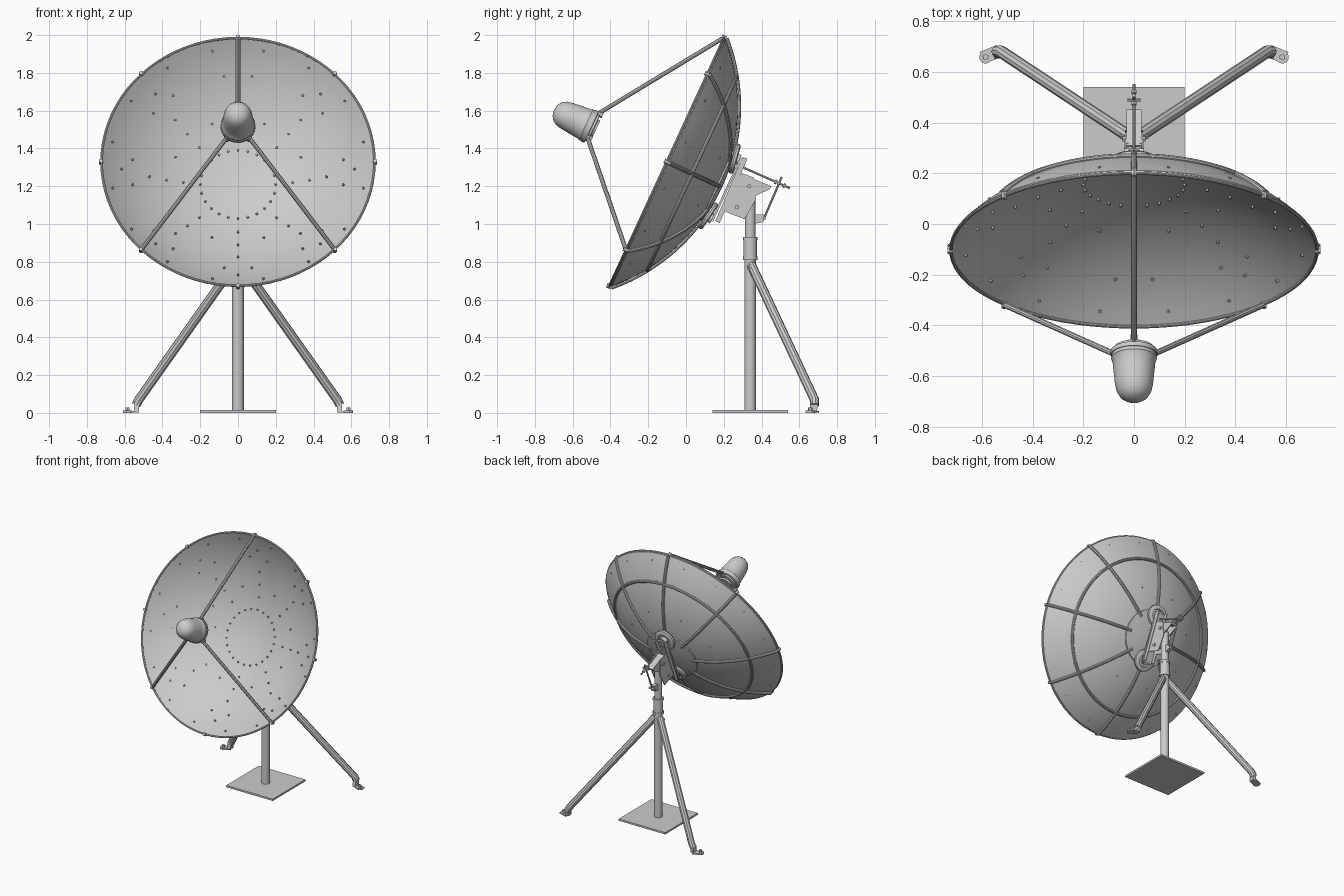
import bpy, bmesh
from math import sin, cos, pi, radians, sqrt
from mathutils import Matrix, Vector

if "Cube" in bpy.data.objects:
    bpy.data.objects.remove(bpy.data.objects["Cube"])

# Dish frame: local x = world x, local y = up the dish face, local z = out of the mouth
DISH = Matrix.Translation((0, -0.105, 1.33)) @ Matrix.Rotation(radians(65.2), 4, 'X')
ID = Matrix.Identity(4)
R, RS, C = 0.722, 1.007, 0.697


def surf(r, off=0.0):
    return C - sqrt((RS + off) ** 2 - r * r)


def polar(r, a, z):
    return Vector((r * cos(a), r * sin(a), z))


def finish(name, bm, mat=ID):
    bmesh.ops.recalc_face_normals(bm, faces=bm.faces[:])
    me = bpy.data.meshes.new(name)
    bm.to_mesh(me)
    bm.free()
    ob = bpy.data.objects.new(name, me)
    ob.matrix_world = mat
    bpy.context.collection.objects.link(ob)
    return ob


def lathe(name, prof, mat=ID, steps=48):
    bm = bmesh.new()
    vs = [bm.verts.new((r, 0, z)) for r, z in prof]
    es = [bm.edges.new(p) for p in zip(vs, vs[1:])]
    bmesh.ops.spin(bm, geom=vs + es, axis=(0, 0, 1), cent=(0, 0, 0), angle=2 * pi, steps=steps)
    bmesh.ops.remove_doubles(bm, verts=bm.verts[:], dist=1e-5)
    return finish(name, bm, mat)


def tube(name, pts, rad, mat=ID, cyclic=False):
    cu = bpy.data.curves.new(name, 'CURVE')
    cu.dimensions = '3D'
    cu.bevel_depth, cu.bevel_resolution, cu.use_fill_caps = rad, 3, True
    sp = cu.splines.new('POLY')
    sp.points.add(len(pts) - 1)
    for p, q in zip(sp.points, pts):
        p.co = (*q, 1)
    sp.use_cyclic_u = cyclic
    ob = bpy.data.objects.new(name, cu)
    ob.matrix_world = mat
    bpy.context.collection.objects.link(ob)
    return ob


def prism(name, pts, x0, x1):
    bm = bmesh.new()
    f = bm.faces.new([bm.verts.new((x0, y, z)) for y, z in pts])
    ext = bmesh.ops.extrude_face_region(bm, geom=[f])['geom']
    bmesh.ops.translate(bm, vec=(x1 - x0, 0, 0), verts=[v for v in ext if isinstance(v, bmesh.types.BMVert)])
    return finish(name, bm)


def box(name, c, s, mat=ID):
    bm = bmesh.new()
    bmesh.ops.create_cube(bm, size=1, matrix=Matrix.Translation(c) @ Matrix.Diagonal((*s, 1)))
    return finish(name, bm, mat)


def bolts(name, places, rad, h, mat=ID):
    bm = bmesh.new()
    for p, axis in places:
        m = Matrix.Translation(p) @ Vector(axis).to_track_quat('Z', 'Y').to_matrix().to_4x4()
        bmesh.ops.create_cone(bm, cap_ends=True, segments=6, radius1=rad, radius2=rad, depth=h, matrix=m)
    return finish(name, bm, mat)


# Spherical reflector shell with a thin wall and rolled rim
rs = [R * i / 20 for i in range(21)]
lathe("dish", [(r, surf(r)) for r in rs] + [(r, surf(r, 0.007)) for r in reversed(rs)], DISH, 80)
tube("dish_rim", [polar(R, 2 * pi * i / 80, -0.003) for i in range(80)], 0.007, DISH, True)

# Back framework: eight ribs, a ring and a hub plate
ribs = [i * pi / 4 for i in range(8)]
for a in ribs:
    tube("back_rib", [polar(r, a, surf(r, 0.012)) for r in [0.17 + 0.558 * i / 14 for i in range(15)]], 0.011, DISH)
tube("back_ring", [polar(0.565, 2 * pi * i / 80, surf(0.565, 0.012)) for i in range(80)], 0.01, DISH, True)
hr = [0, 0.07, 0.14, 0.205]
lathe("hub_plate", [(r, surf(r, 0.005)) for r in hr] + [(r, surf(r, 0.016)) for r in reversed(hr)], DISH)

# Bolts through the shell and clips on the rim
spots = [(0.2, 2 * pi * i / 24) for i in range(24)]
spots += [(r, a) for a in ribs for r in (0.29, 0.38, 0.47, 0.62)]
spots += [(r, a + s) for a in ribs for r, s in ((0.565, 0.13), (0.565, -0.13), (0.36, 0.39), (0.68, 0.2), (0.68, -0.2))]
ctr = Vector((0, 0, C))
bolts("dish_bolts", [(polar(r, a, surf(r)), ctr - polar(r, a, surf(r))) for r, a in spots], 0.006, 0.022, DISH)
bolts("rim_clips", [(polar(0.725, a, -0.002), (0, 0, 1)) for a in ribs], 0.012, 0.026, DISH)

# Feed housing: stepped flange and rounded cap on the dish axis
lathe("feed_cap", [(0, 0.452), (0.088, 0.452), (0.09, 0.468), (0.085, 0.476), (0.081, 0.52), (0.075, 0.58),
                   (0.068, 0.61), (0.054, 0.633), (0.032, 0.648), (0, 0.654)], DISH)
lathe("feed_flange", [(0, 0.408), (0.05, 0.408), (0.052, 0.42), (0.078, 0.422), (0.078, 0.434),
                      (0.092, 0.436), (0.092, 0.454), (0, 0.454)], DISH)

# Three feed struts with clamps on the flange
for d in (90, 225, 315):
    a = radians(d)
    tube("feed_strut", [polar(0.716, a, 0.004), polar(0.1, a, 0.42), polar(0.075, a, 0.428)], 0.012, DISH)
    bolts("strut_clamp", [(polar(0.082, a, 0.422), (0, 0, 1))], 0.017, 0.03, DISH)

# Two round mounting pads on the back of the hub
for y in (0.165, -0.165):
    n = Vector((0, y, surf(y))) - ctr
    m = DISH @ Matrix.Translation((0, y, surf(y, 0.014))) @ n.to_track_quat('Z', 'Y').to_matrix().to_4x4()
    lathe("mount_pad", [(0, 0), (0.078, 0), (0.082, 0.008), (0.08, 0.02), (0.07, 0.026),
                        (0.05, 0.026), (0.046, 0.014), (0, 0.014)], m, 32)
    lathe("pad_boss", [(0, 0.01), (0.028, 0.01), (0.028, 0.042), (0, 0.042)], m, 16)

# Tilt bracket: channel spine, cheek plates and post head
box("bracket_spine", (0, 0, -0.352), (0.08, 0.37, 0.012), DISH)
for s in (-1, 1):
    prism("spine_flange", [(0.30, 1.355), (0.325, 1.345), (0.178, 1.005), (0.155, 1.015)], s * 0.034, s * 0.04)
    prism("cheek_plate", [(0.295, 1.27), (0.36, 1.245), (0.37, 1.13), (0.31, 1.025), (0.182, 1.075)],
          s * 0.03, s * 0.036)
    prism("head_plate", [(0.30, 1.25), (0.32, 1.255), (0.45, 1.2), (0.445, 1.185), (0.37, 1.15), (0.305, 1.15)],
          s * 0.022, s * 0.029)
prism("head_top", [(0.31, 1.258), (0.452, 1.2), (0.446, 1.188), (0.305, 1.246)], -0.029, 0.029)
bolts("bracket_pivots", [((0, 0.335, 1.2), (1, 0, 0)), ((0, 0.27, 1.09), (1, 0, 0))], 0.012, 0.09)

# Elevation adjuster: threaded rod, link and lug
tube("adjuster_rod", [(0, 0.29, 1.305), (0, 0.55, 1.19)], 0.006)
tube("adjuster_link", [(0, 0.507, 1.25), (0, 0.413, 1.03)], 0.006)
prism("adjuster_lug", [(0.355, 1.05), (0.415, 1.05), (0.41, 1.01), (0.355, 1.0)], -0.014, 0.014)
bolts("adjuster_nuts", [((0, y, 1.305 - 0.442 * (y - 0.29)), (0, 0.915, -0.405)) for y in (0.475, 0.52)], 0.012, 0.012)
bolts("adjuster_pin", [((0, 0.49, 1.215), (1, 0, 0)), ((0, 0.415, 1.03), (1, 0, 0))], 0.009, 0.05)

# Post with collars on a square base plate
lathe("post", [(0, 0.01), (0.031, 0.01), (0.031, 0.81), (0.039, 0.81), (0.039, 0.828), (0.035, 0.828),
               (0.035, 0.915), (0.039, 0.915), (0.039, 0.932), (0.028, 0.932), (0.028, 1.17), (0, 1.17)],
      Matrix.Translation((0, 0.34, 0)), 32)
box("base_plate", (0, 0.34, 0.007), (0.4, 0.4, 0.014))

# Two bracing legs with bent, flattened feet
for s in (-1, 1):
    tube("brace_leg", [(s * 0.02, 0.345, 0.785), (s * 0.04, 0.359, 0.755), (s * 0.525, 0.68, 0.07),
                       (s * 0.54, 0.68, 0.04)], 0.025)
    prism("foot_web", [(0.652, 0.006), (0.692, 0.006), (0.702, 0.06), (0.66, 0.06)], s * 0.525, s * 0.55)
    d = Vector((s * 0.05, -0.02, 0)).to_track_quat('X', 'Z').to_matrix().to_4x4()
    box("foot_strap", (0, 0, 0), (0.07, 0.05, 0.01), Matrix.Translation((s * 0.567, 0.668, 0.006)) @ d)
    lathe("foot_lug", [(0, 0), (0.025, 0), (0.025, 0.012), (0, 0.012)], Matrix.Translation((s * 0.585, 0.658, 0)), 20)
    bolts("foot_bolt", [((s * 0.585, 0.658, 0.018), (0, 0, 1))], 0.012, 0.022)
bolts("leg_bolt", [((0, 0.345, 0.775), (1, 0, 0))], 0.012, 0.11)

# Convert tubes to meshes and smooth with sharp edges kept
bpy.ops.object.select_all(action='SELECT')
bpy.context.view_layer.objects.active = bpy.data.objects["dish"]
bpy.ops.object.convert(target='MESH')
bpy.ops.object.shade_smooth_by_angle(angle=radians(35))
